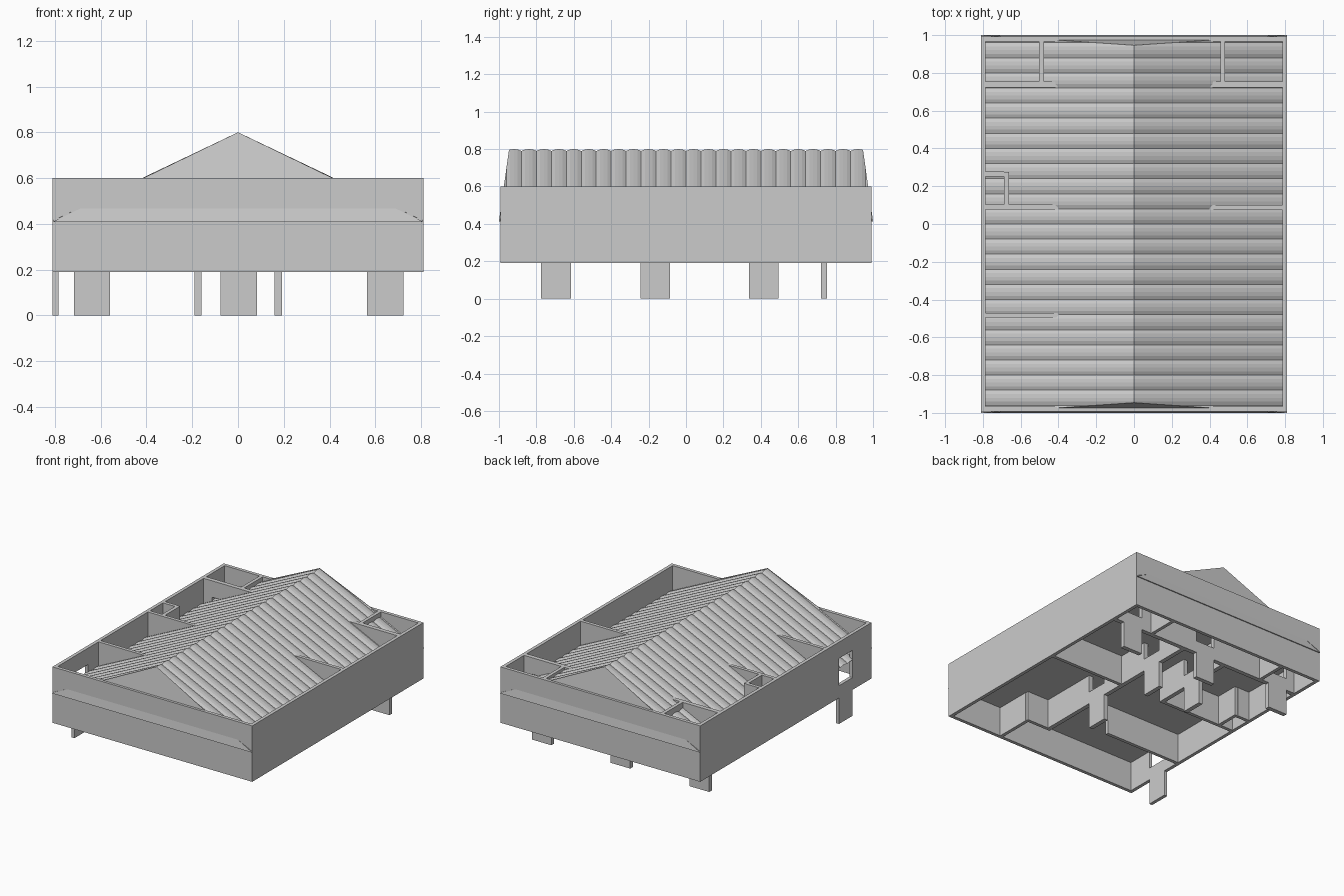
import bpy, bmesh
from mathutils import Vector

if "Cube" in bpy.data.objects:
    bpy.data.objects.remove(bpy.data.objects["Cube"])

Z0, Z1 = 0.19, 0.60          # wall band
HOLE = (0.28, 0.48)          # opening heights above each door panel
HALF = 0.079                 # half door width


def add_object(name, bm):
    me = bpy.data.meshes.new(name)
    bm.to_mesh(me)
    bm.free()
    ob = bpy.data.objects.new(name, me)
    bpy.context.collection.objects.link(ob)
    return ob


def box(bm, x0, x1, y0, y1, z0, z1):
    r = bmesh.ops.create_cube(bm, size=1)
    for v in r["verts"]:
        v.co = Vector(((x0 + x1) / 2 + v.co.x * (x1 - x0),
                       (y0 + y1) / 2 + v.co.y * (y1 - y0),
                       (z0 + z1) / 2 + v.co.z * (z1 - z0)))


def wall(name, axis, at, a, b, doors=(), t=0.025):
    """Straight wall along an axis; each door is a lowered panel with an opening above."""
    bm = bmesh.new()

    def piece(s, e, z0, z1):
        if axis == "x":
            box(bm, s, e, at - t / 2, at + t / 2, z0, z1)
        else:
            box(bm, at - t / 2, at + t / 2, s, e, z0, z1)

    start = a
    for c in doors:
        piece(start, c - HALF, Z0, Z1)
        piece(c - HALF, c + HALF, 0, HOLE[0])
        piece(c - HALF, c + HALF, HOLE[1], Z1)
        start = c + HALF
    piece(start, b, Z0, Z1)
    return add_object(name, bm)


# Outer walls
wall("front_wall", "x", -0.98, -0.81, 0.81)
wall("back_wall", "x", 0.98, -0.81, 0.81)
wall("right_wall", "y", 0.7975, -0.9675, 0.9675)
wall("left_wall", "y", -0.7975, -0.9675, 0.9675, [-0.695])

# Inner walls
wall("rear_cross_wall", "x", 0.739, -0.785, 0.785, [-0.638, 0.003, 0.643], 0.032)
wall("rear_left_divider", "y", -0.49, 0.75, 0.968)
wall("rear_right_divider", "y", 0.47, 0.75, 0.968)
wall("middle_left_wall", "x", 0.09, -0.785, -0.16)
wall("middle_right_wall", "x", 0.087, 0.165, 0.785)
wall("closet_side", "y", -0.675, 0.10, 0.275)
wall("closet_end", "x", 0.265, -0.785, -0.6875)
wall("kitchen_wall", "x", -0.483, -0.785, -0.165)
wall("corridor_left_wall", "y", -0.175, 0.10, 0.725, [0.415], 0.032)
wall("corridor_right_wall", "y", 0.176, -0.69, 0.725, [-0.165, 0.415], 0.032)
wall("entry_step_wall", "x", -0.69, 0.16, 0.37)
wall("entry_side_wall", "y", 0.36, -0.968, -0.70)

# Corrugated roof: arched profile repeated along y, from eave to ridge to eave
EAVE_X, EAVE_Z, RIDGE, PITCH = 0.809, 0.409, 0.795, 0.08
ARCH = (-0.005, 0.003, 0.005, 0.003)
bm = bmesh.new()
rows = []
for i in range(26 * 4 + 1):
    y = -1.04 + i * PITCH / 4
    w = ARCH[(i + 4) % 4]
    rows.append([bm.verts.new((x, y, z + w)) for x, z in
                 ((-EAVE_X, EAVE_Z), (0, RIDGE), (EAVE_X, EAVE_Z))])
for r, q in zip(rows, rows[1:]):
    for k in range(2):
        bm.faces.new((r[k], r[k + 1], q[k + 1], q[k]))
# Trim both ends along the leaning gable planes
LEAN = 0.14
for s in (-1, 1):
    bmesh.ops.bisect_plane(bm, geom=bm.verts[:] + bm.edges[:] + bm.faces[:],
                           plane_co=(0, s * 0.946, 0.8), plane_no=(0, s, LEAN),
                           clear_outer=True)
bmesh.ops.recalc_face_normals(bm, faces=bm.faces[:])
if sum(f.normal.z for f in bm.faces) < 0:
    bmesh.ops.reverse_faces(bm, faces=bm.faces[:])
add_object("corrugated_roof", bm)

# Leaning gable ends
for s, name in ((-1, "front_gable"), (1, "back_gable")):
    bm = bmesh.new()
    pts = [(x * -s, s * (0.946 + (0.8 - z) * LEAN), z)
           for x, z in ((-EAVE_X, EAVE_Z), (EAVE_X, EAVE_Z), (0, 0.8))]
    bm.faces.new([bm.verts.new(p) for p in pts])
    add_object(name, bm)

# Flat ceiling closing the roof from below
bm = bmesh.new()
bm.faces.new([bm.verts.new((x * 0.809, y * 1.0, EAVE_Z))
              for x, y in ((-1, -1), (-1, 1), (1, 1), (1, -1))])
add_object("ceiling", bm)
